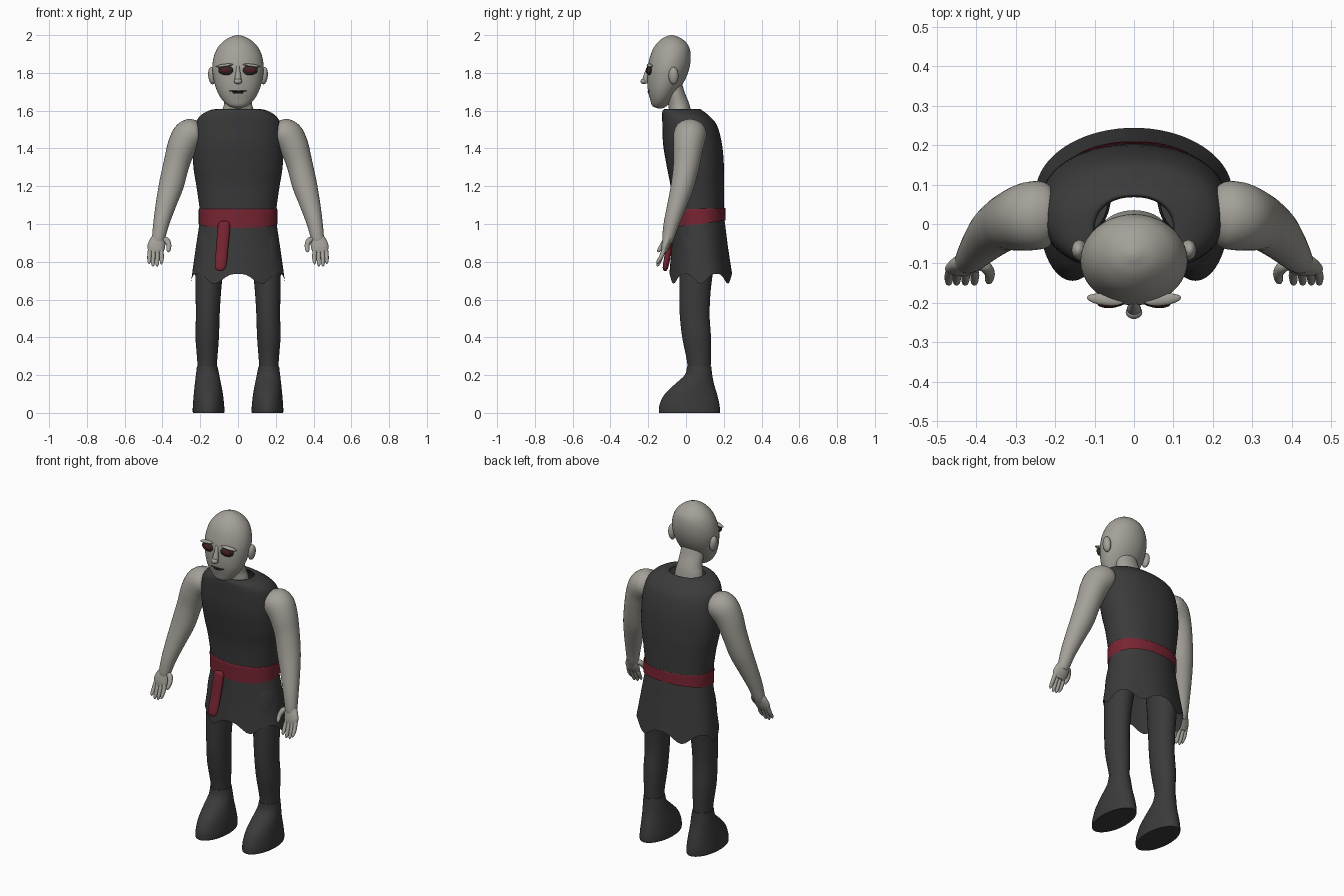
import bpy, bmesh, math
from mathutils import Vector, Matrix


def material(name, rgb):
    m = bpy.data.materials.new(name)
    m.diffuse_color = (*rgb, 1)
    return m


SKIN = material("grey skin", (0.37, 0.355, 0.315))
CLOTH = material("charcoal cloth", (0.043, 0.043, 0.044))
RED = material("dark red cloth", (0.19, 0.018, 0.032))
DARK = material("dark eye socket", (0.025, 0.022, 0.022))
MAROON = material("dull maroon eye", (0.07, 0.012, 0.016))


def finish(name, bm, mat, angle=50):
    bmesh.ops.recalc_face_normals(bm, faces=bm.faces[:])
    me = bpy.data.meshes.new(name)
    bm.to_mesh(me)
    bm.free()
    me.materials.append(mat)
    ob = bpy.data.objects.new(name, me)
    bpy.context.collection.objects.link(ob)
    bpy.ops.object.select_all(action='DESELECT')
    ob.select_set(True)
    bpy.context.view_layer.objects.active = ob
    bpy.ops.object.shade_smooth_by_angle(angle=math.radians(angle))
    return ob


def refine(keys, steps):
    """Catmull-Rom interpolation through key tuples."""
    ks = [Vector(k) for k in keys]
    ks = [2 * ks[0] - ks[1]] + ks + [2 * ks[-1] - ks[-2]]
    out = []
    for i in range(1, len(ks) - 2):
        a, b, c, d = ks[i - 1:i + 3]
        for j in range(steps):
            t = j / steps
            out.append(0.5 * (2 * b + (c - a) * t + (2 * a - 5 * b + 4 * c - d) * t * t
                              + (3 * b - a - 3 * c + d) * t ** 3))
    return out + [ks[-2]]


def loft(name, keys, mat, n=40, steps=5, level=True, caps=True, power=2.0, warp=None):
    """Skin rings given as (x, y, z, rx, ry); level rings stay horizontal,
    otherwise they turn with the path."""
    bm = bmesh.new()
    secs = refine(keys, steps)
    rings = []
    for i, s in enumerate(secs):
        c = Vector(s[:3])
        u, v = Vector((1, 0, 0)), Vector((0, 1, 0))
        if not level:
            t = (Vector(secs[min(i + 1, len(secs) - 1)][:3])
                 - Vector(secs[max(i - 1, 0)][:3])).normalized()
            v = (Vector((0, 1, 0)) - t * t.y).normalized()
            u = v.cross(t)
        ring = []
        for k in range(n):
            a = 2 * math.pi * k / n
            ca, sa = math.cos(a), math.sin(a)
            px = math.copysign(abs(ca) ** (2 / power), ca)
            py = math.copysign(abs(sa) ** (2 / power), sa)
            p = c + u * px * max(s[3], 0.002) + v * py * max(s[4], 0.002)
            if warp:
                p.z += warp(a, i / (len(secs) - 1))
            ring.append(bm.verts.new(p))
        rings.append(ring)
    for r, q in zip(rings, rings[1:]):
        for k in range(n):
            bm.faces.new((r[k], r[(k + 1) % n], q[(k + 1) % n], q[k]))
    if caps:
        bm.faces.new(rings[0])
        bm.faces.new(rings[-1])
    return finish(name, bm, mat)


def ball(name, loc, size, mat, tilt=0.0, turn=0.0):
    bm = bmesh.new()
    m = (Matrix.Translation(loc) @ Matrix.Rotation(turn, 4, 'Z')
         @ Matrix.Rotation(tilt, 4, 'Y') @ Matrix.Diagonal((*size, 1)))
    bmesh.ops.create_uvsphere(bm, u_segments=24, v_segments=14, radius=1, matrix=m)
    return finish(name, bm, mat)


# head and neck
loft("head", [
    (0, -0.137, 1.612, 0.012, 0.012), (0, -0.14, 1.625, 0.05, 0.038),
    (0, -0.132, 1.66, 0.086, 0.058), (0, -0.12, 1.71, 0.113, 0.082),
    (0, -0.104, 1.77, 0.13, 0.102), (0, -0.092, 1.83, 0.136, 0.111),
    (0, -0.082, 1.89, 0.127, 0.107), (0, -0.076, 1.94, 0.103, 0.091),
    (0, -0.075, 1.978, 0.063, 0.057), (0, -0.076, 1.996, 0.022, 0.02),
    (0, -0.076, 2.0, 0.003, 0.003)], SKIN)
loft("neck", [
    (0, -0.025, 1.54, 0.088, 0.06), (0, -0.032, 1.6, 0.083, 0.058),
    (0, -0.04, 1.64, 0.073, 0.056), (0, -0.06, 1.7, 0.07, 0.052),
    (0, -0.075, 1.76, 0.065, 0.05)], SKIN)

# nose and mouth
loft("nose_bridge", [
    (0, -0.195, 1.84, 0.008, 0.008), (0, -0.204, 1.81, 0.011, 0.012),
    (0, -0.215, 1.765, 0.018, 0.016), (0, -0.212, 1.745, 0.015, 0.012)], SKIN, n=20)
ball("nose_tip", (0, -0.224, 1.755), (0.021, 0.017, 0.015), SKIN)
ball("upper_lip", (0, -0.192, 1.704), (0.047, 0.012, 0.006), DARK)
ball("lower_lip", (0, -0.193, 1.695), (0.03, 0.01, 0.006), DARK)

# sleeveless tunic, open at the neck and waist
loft("tunic", [
    (0, -0.015, 1.595, 0.1, 0.083), (0, -0.018, 1.608, 0.11, 0.092),
    (0, -0.018, 1.6, 0.155, 0.106), (0, 0, 1.57, 0.203, 0.126),
    (0, 0.02, 1.52, 0.228, 0.145), (0, 0.035, 1.42, 0.24, 0.156),
    (0, 0.05, 1.3, 0.236, 0.151), (0, 0.06, 1.2, 0.22, 0.142),
    (0, 0.065, 1.08, 0.203, 0.136), (0, 0.068, 1.03, 0.202, 0.134)],
    CLOTH, n=56, caps=False, power=2.2)

# waist belt, lower edge dropping toward the front
loft("belt", [
    (0, 0.066, 1.08, 0.204, 0.137), (0, 0.067, 1.077, 0.208, 0.141),
    (0, 0.068, 1.04, 0.208, 0.141), (0, 0.069, 1.0, 0.208, 0.141)],
    RED, n=56, caps=False, power=2.2,
    warp=lambda a, t: t * 0.02 * math.sin(a))


# flared skirt with six pointed hem tips
def hem(a, t):
    return -t ** 2 * 0.052 * ((1 + math.cos(6 * a)) / 2) ** 1.6


loft("skirt", [
    (0, 0.068, 1.035, 0.2, 0.133), (0, 0.069, 0.99, 0.207, 0.139),
    (0, 0.073, 0.88, 0.226, 0.149), (0, 0.078, 0.736, 0.25, 0.166)],
    CLOTH, n=72, caps=False, warp=hem)

# hanging sash end
loft("sash_tail", [
    (-0.072, -0.075, 1.016, 0.01, 0.006), (-0.073, -0.076, 1.008, 0.026, 0.014),
    (-0.075, -0.078, 0.98, 0.033, 0.017), (-0.085, -0.093, 0.86, 0.032, 0.017),
    (-0.092, -0.106, 0.785, 0.031, 0.016), (-0.094, -0.11, 0.76, 0.022, 0.012),
    (-0.095, -0.111, 0.75, 0.006, 0.004)], RED, n=24)

for side, s in (("left", 1), ("right", -1)):
    def mir(keys):
        return [(s * k[0], *k[1:]) for k in keys]

    # face parts
    ball(side + "_ear", (s * 0.138, -0.066, 1.785), (0.02, 0.026, 0.046), SKIN, s * 0.1)
    ball(side + "_eye_socket", (s * 0.064, -0.196, 1.814), (0.04, 0.014, 0.026), DARK,
         s * -0.05, s * 0.1)
    ball(side + "_eye", (s * 0.064, -0.203, 1.813), (0.029, 0.0105, 0.018), MAROON)
    ball(side + "_brow", (s * 0.073, -0.192, 1.839), (0.047, 0.015, 0.0085), SKIN,
         s * 0.12, s * 0.12)

    # arm from shoulder to wrist
    loft(side + "_arm", mir([
        (0.2, 0.025, 1.485, 0.05, 0.06), (0.225, 0.024, 1.482, 0.074, 0.083),
        (0.262, 0.02, 1.466, 0.085, 0.087), (0.296, 0.012, 1.41, 0.078, 0.08),
        (0.325, 0.003, 1.32, 0.069, 0.07), (0.352, -0.017, 1.21, 0.066, 0.062),
        (0.38, -0.045, 1.11, 0.055, 0.052), (0.405, -0.075, 1.01, 0.043, 0.042),
        (0.42, -0.094, 0.93, 0.035, 0.032), (0.424, -0.1, 0.9, 0.03, 0.024)]),
        SKIN, n=32, level=False)

    # hand
    loft(side + "_palm", mir([
        (0.418, -0.092, 0.94, 0.03, 0.026), (0.425, -0.1, 0.91, 0.042, 0.024),
        (0.434, -0.112, 0.875, 0.046, 0.02), (0.438, -0.12, 0.848, 0.036, 0.013)]),
        SKIN, n=24, level=False)
    for i, (x, z) in enumerate(((0.404, 0.788), (0.427, 0.776), (0.449, 0.776), (0.469, 0.79))):
        loft(f"{side}_finger_{i + 1}", mir([
            (0.436 + (x - 0.436) * 0.85, -0.113, 0.873, 0.012, 0.012),
            (x, -0.13, 0.83, 0.0115, 0.0115), (x + 0.001, -0.147, z + 0.012, 0.009, 0.009),
            (x + 0.001, -0.153, z, 0.003, 0.003)]), SKIN, n=14, level=False)
    loft(side + "_thumb", mir([
        (0.4, -0.098, 0.92, 0.014, 0.014), (0.378, -0.108, 0.913, 0.016, 0.015),
        (0.366, -0.125, 0.888, 0.013, 0.013), (0.368, -0.143, 0.861, 0.01, 0.01),
        (0.371, -0.15, 0.852, 0.003, 0.003)]), SKIN, n=14, level=False)

    # trouser leg
    loft(side + "_leg", mir([
        (0.125, 0.07, 0.98, 0.06, 0.09), (0.137, 0.066, 0.92, 0.078, 0.096),
        (0.15, 0.058, 0.8, 0.076, 0.092), (0.157, 0.048, 0.65, 0.068, 0.083),
        (0.16, 0.046, 0.52, 0.063, 0.079), (0.163, 0.056, 0.4, 0.062, 0.076),
        (0.163, 0.068, 0.28, 0.053, 0.064), (0.163, 0.07, 0.2, 0.05, 0.058)]),
        CLOTH, n=32)

    # boot with flat sole
    loft(side + "_boot", mir([
        (0.163, 0.07, 0.245, 0.055, 0.064), (0.161, 0.066, 0.2, 0.062, 0.073),
        (0.159, 0.044, 0.15, 0.07, 0.105), (0.157, 0.026, 0.1, 0.077, 0.138),
        (0.156, 0.019, 0.05, 0.082, 0.157), (0.156, 0.018, 0.015, 0.084, 0.162),
        (0.156, 0.018, 0, 0.083, 0.161)]), CLOTH, n=40)
